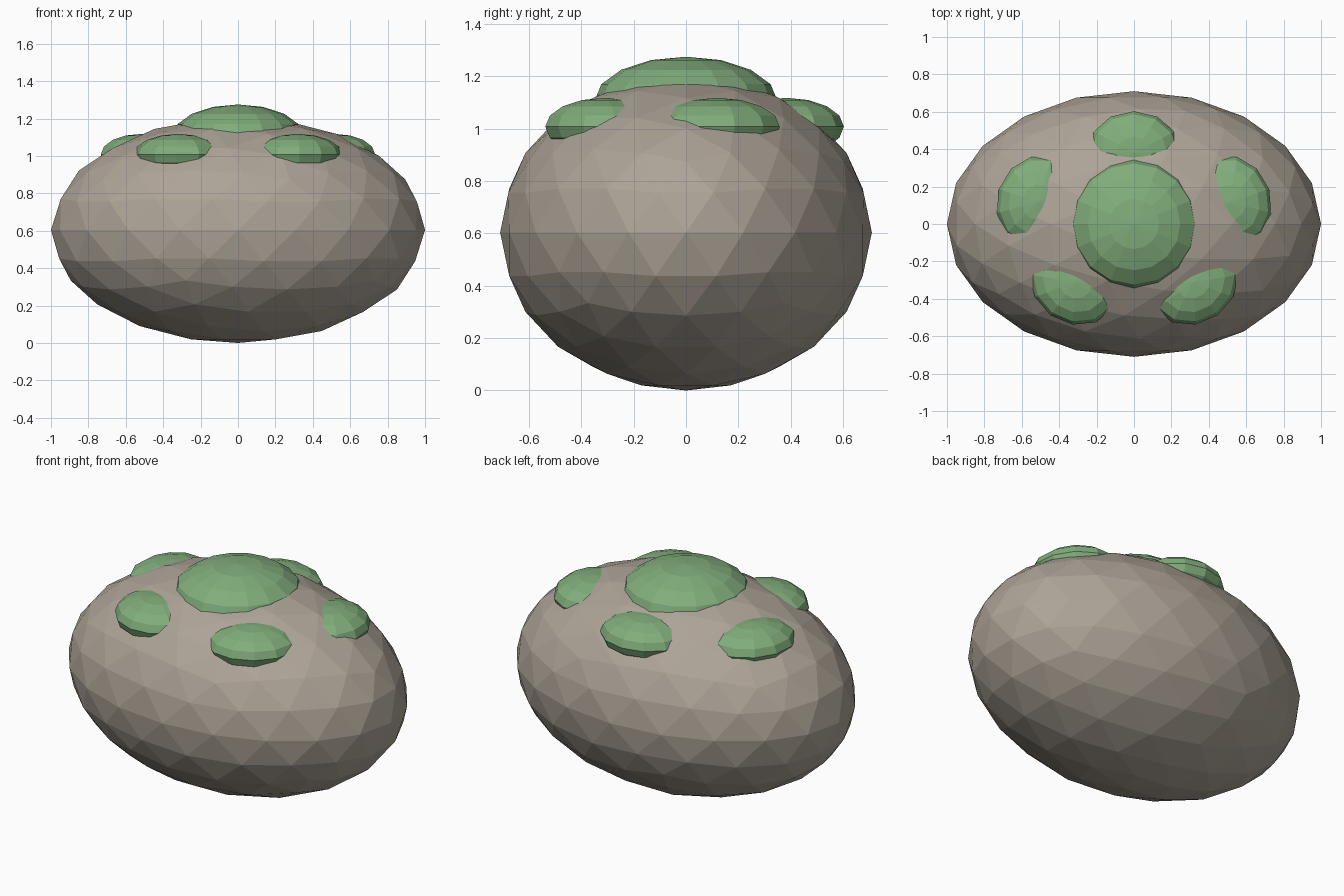
import bpy
from math import radians, cos, sin

if "Cube" in bpy.data.objects:
    bpy.data.objects.remove(bpy.data.objects["Cube"])

def material(name, rgb):
    m = bpy.data.materials.new(name)
    m.diffuse_color = (*rgb, 1)
    m.use_nodes = True
    m.node_tree.nodes["Principled BSDF"].inputs["Base Color"].default_value = m.diffuse_color
    return m

stone = material("stone", (0.42, 0.37, 0.31))
moss = material("moss", (0.22, 0.42, 0.20))

# Boulder: faceted, squashed icosphere
CZ = 0.604
bpy.ops.mesh.primitive_ico_sphere_add(subdivisions=3, radius=1, location=(0, 0, CZ))
rock = bpy.context.object
rock.name = "boulder"
rock.scale = (1, 0.71, CZ)
rock.data.materials.append(stone)

def moss_pad(name, loc, size, angle=0, segments=12):
    """Flattened low-poly dome, partly sunk into the boulder."""
    bpy.ops.mesh.primitive_uv_sphere_add(segments=segments, ring_count=8, radius=1,
                                         location=loc, rotation=(0, 0, angle))
    pad = bpy.context.object
    pad.name = name
    pad.scale = size
    pad.data.materials.append(moss)

# Large moss cap on top
moss_pad("moss_cap", (0, 0, 1.105), (0.35, 0.35, 0.17), segments=16)

# Ring of five smaller moss patches
for i in range(5):
    a = radians(90 + 72 * i)
    moss_pad(f"moss_patch_{i + 1}", (0.54 * cos(a), 0.383 * sin(a), 1.008),
             (0.22, 0.25, 0.11), a)
